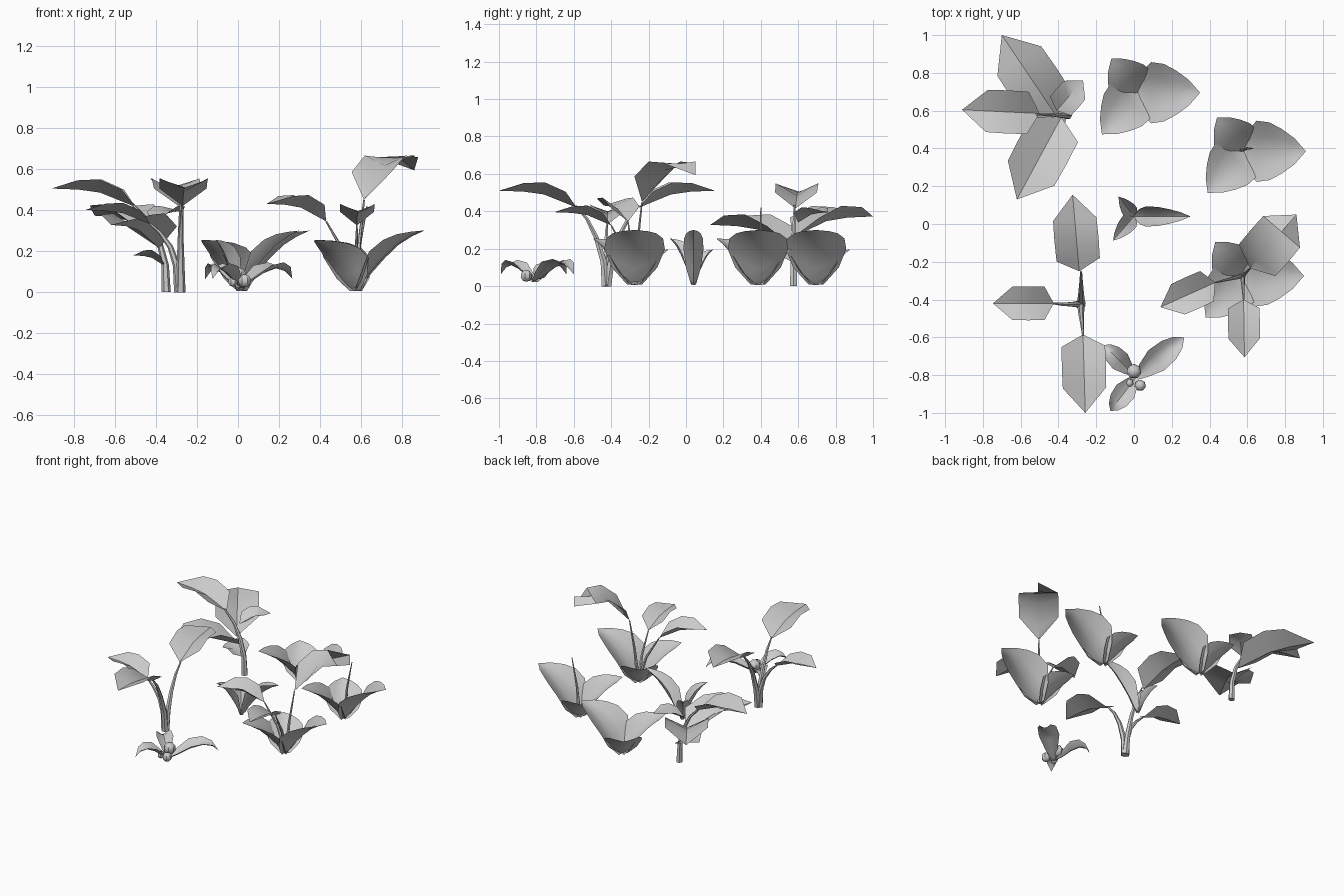
import bpy, bmesh, math
from mathutils import Vector

if "Cube" in bpy.data.objects:
    bpy.data.objects.remove(bpy.data.objects["Cube"])


def finish(name, bm):
    me = bpy.data.meshes.new(name)
    bm.to_mesh(me)
    bm.free()
    ob = bpy.data.objects.new(name, me)
    bpy.context.collection.objects.link(ob)
    bpy.context.view_layer.objects.active = ob
    ob.select_set(True)
    bpy.ops.object.shade_smooth_by_angle(angle=math.radians(40))
    ob.select_set(False)
    return ob


def leaf(name, base, tip, rows, wide, z0, zs, cols=3, power=1.0):
    """rows: (along 0..1, centre height, edge height, width factor); heights scaled by zs above z0."""
    b, d = Vector(base), Vector(tip) - Vector(base)
    side = Vector((-d.y, d.x)).normalized()
    bm = bmesh.new()
    grid = []
    for along, c, e, w in rows:
        row = []
        for i in range(cols):
            t = i / (cols - 1) * 2 - 1
            p = b + d * along + side * (t * w * wide)
            row.append(bm.verts.new((p.x, p.y, z0 + zs * (c + (e - c) * abs(t) ** power))))
        grid.append(row)
    for r0, r1 in zip(grid, grid[1:]):
        for i in range(cols - 1):
            bm.faces.new((r0[i], r0[i + 1], r1[i + 1], r1[i]))
    bmesh.ops.remove_doubles(bm, verts=bm.verts, dist=0.0005)
    return finish(name, bm)


def stem(name, pts, r0, r1, sides=6):
    """Tapered tube through a few points."""
    bm = bmesh.new()
    pts = [Vector(p) for p in pts]
    rings = []
    n = len(pts)
    for k, p in enumerate(pts):
        d = (pts[min(k + 1, n - 1)] - pts[max(k - 1, 0)]).normalized()
        q = Vector((0, 0, 1)).rotation_difference(d)
        r = r0 + (r1 - r0) * k / (n - 1)
        rings.append([bm.verts.new(p + q @ Vector((r * math.cos(a), r * math.sin(a), 0)))
                      for a in [2 * math.pi * i / sides for i in range(sides)]])
    for a, b in zip(rings, rings[1:]):
        for i in range(sides):
            j = (i + 1) % sides
            bm.faces.new((a[i], a[j], b[j], b[i]))
    bm.faces.new(rings[0][::-1])
    bm.faces.new(rings[-1])
    return finish(name, bm)


# Folded leaf on a stalk: heights 0..0.14 above the stalk end
FOLD = [(0, 0, 0, 0), (0.15, 0.025, 0.085, 1), (0.42, 0.07, 0.135, 1.02),
        (0.68, 0.085, 0.13, 1), (1, 0.09, 0.09, 0)]
# Cupped ground leaf: heights are fractions of the tip height
CUP = [(0, 0.03, 0.03, 0.25), (0.1, 0.12, 0.33, 0.75), (0.21, 0.3, 0.66, 1),
       (0.42, 0.56, 0.85, 0.94), (0.62, 0.77, 0.94, 0.72), (0.82, 0.91, 0.98, 0.42), (1, 1, 1, 0)]
# Low arching leaf
ARCH = [(0, 0.15, 0.15, 0.15), (0.2, 0.3, 0.5, 0.6), (0.45, 0.62, 0.9, 1),
        (0.7, 0.8, 1, 0.9), (0.88, 0.7, 0.85, 0.55), (1, 0.45, 0.45, 0)]


def stalk_leaf(name, base, tip, wide, z0, zs=1.0):
    leaf(name, base, tip, FOLD, wide, z0, zs)


def rosette(name, x, y, k=1.0, w=1.0, right=(0.33, 0.0)):
    for part, (dx, dy), s, wd, h in (("right_leaf", right, 1, 0.162, 0.30),
                                     ("back_leaf", (-0.14, 0.18), k, 0.125, 0.195),
                                     ("front_leaf", (-0.19, -0.22), k, 0.14, 0.255)):
        leaf(f"{name}_{part}", (x, y), (x + dx * s, y + dy * s), CUP, wd * w, 0, h, 5, 1.6)


# Back left tall plant
stem("back_left_stem", [(-0.35, 0.575, 0), (-0.355, 0.575, 0.13), (-0.385, 0.575, 0.25),
                        (-0.44, 0.58, 0.35), (-0.515, 0.58, 0.43)], 0.022, 0.006)
stalk_leaf("back_left_top_leaf", (-0.5, 0.585), (-0.91, 0.605), 0.112, 0.415)
stalk_leaf("back_left_rear_leaf", (-0.41, 0.57), (-0.70, 1.0), 0.14, 0.26, 1.25)
stalk_leaf("back_left_front_leaf", (-0.385, 0.565), (-0.62, 0.13), 0.14, 0.215, 1.25)
stalk_leaf("back_left_small_leaf", (-0.41, 0.60), (-0.27, 0.76), 0.075, 0.34, 0.6)
stalk_leaf("back_left_low_leaf", (-0.355, 0.575), (-0.51, 0.575), 0.095, 0.125, 0.6)

# Front left plant with three stalks
stem("front_left_stem_rear", [(-0.28, -0.42, 0), (-0.28, -0.40, 0.13), (-0.28, -0.36, 0.26),
                              (-0.28, -0.31, 0.36), (-0.28, -0.25, 0.43)], 0.024, 0.005)
stem("front_left_stem_front", [(-0.28, -0.43, 0), (-0.28, -0.44, 0.13), (-0.28, -0.48, 0.26),
                               (-0.275, -0.53, 0.36), (-0.27, -0.59, 0.43)], 0.024, 0.005)
stem("front_left_stem_side", [(-0.29, -0.425, 0), (-0.30, -0.425, 0.13), (-0.33, -0.425, 0.22),
                              (-0.38, -0.425, 0.29), (-0.43, -0.42, 0.335)], 0.022, 0.005)
stalk_leaf("front_left_rear_leaf", (-0.29, -0.25), (-0.325, 0.155), 0.115, 0.42)
stalk_leaf("front_left_front_leaf", (-0.27, -0.585), (-0.258, -1.0), 0.115, 0.42)
stalk_leaf("front_left_side_leaf", (-0.425, -0.42), (-0.747, -0.42), 0.088, 0.33, 0.78)

# Right front plant: rosette plus three stalked leaves
rosette("right_front", 0.57, -0.275)
for part, top, tip, wide, zs in (("rear", (0.615, -0.235, 0.45), (0.86, 0.05), 0.128, 1.6),
                                 ("left", (0.43, -0.31, 0.345), (0.14, -0.44), 0.088, 0.95),
                                 ("near", (0.58, -0.40, 0.325), (0.585, -0.705), 0.083, 0.78)):
    b = Vector((0.575, -0.275, 0.01))
    t = Vector(top)
    m = b.lerp(t, 0.4) + Vector((0, 0, 0.05))
    stem(f"right_front_{part}_stem", [b, m, t], 0.014, 0.004)
    leaf(f"right_front_{part}_leaf", top[:2], tip,
         [(a, c * 1.5 if zs > 1.5 else c, e, w) for a, c, e, w in FOLD], wide, top[2], zs)

# Right back and centre back rosettes
rosette("right_back", 0.58, 0.385)
stem("right_back_spike", [(0.575, 0.395, 0.01), (0.59, 0.4, 0.22), (0.63, 0.4, 0.42)], 0.014, 0.003)
rosette("centre_back", 0.02, 0.695)

# Small narrow plant in the centre
rosette("centre_small", 0.0, 0.04, 0.58, 0.33, (0.30, 0.0))

# Low plant with berries
for part, b, tip, wide, h in (("long_leaf", (0, -0.82), (0.265, -0.60), 0.068, 0.145),
                              ("left_leaf", (0, -0.80), (-0.16, -0.64), 0.055, 0.14),
                              ("front_leaf", (0.02, -0.80), (-0.125, -0.99), 0.058, 0.14)):
    leaf("berry_plant_" + part, b, tip, ARCH, wide, 0, h, 5, 1.6)
for part, x, y, z, r in (("large", 0, -0.78, 0.08, 0.042), ("small", -0.025, -0.842, 0.05, 0.024),
                         ("medium", 0.033, -0.855, 0.055, 0.032)):
    bm = bmesh.new()
    bmesh.ops.create_uvsphere(bm, u_segments=7, v_segments=5, radius=r)
    bmesh.ops.translate(bm, verts=bm.verts, vec=(x, y, z))
    finish(part + "_berry", bm)
